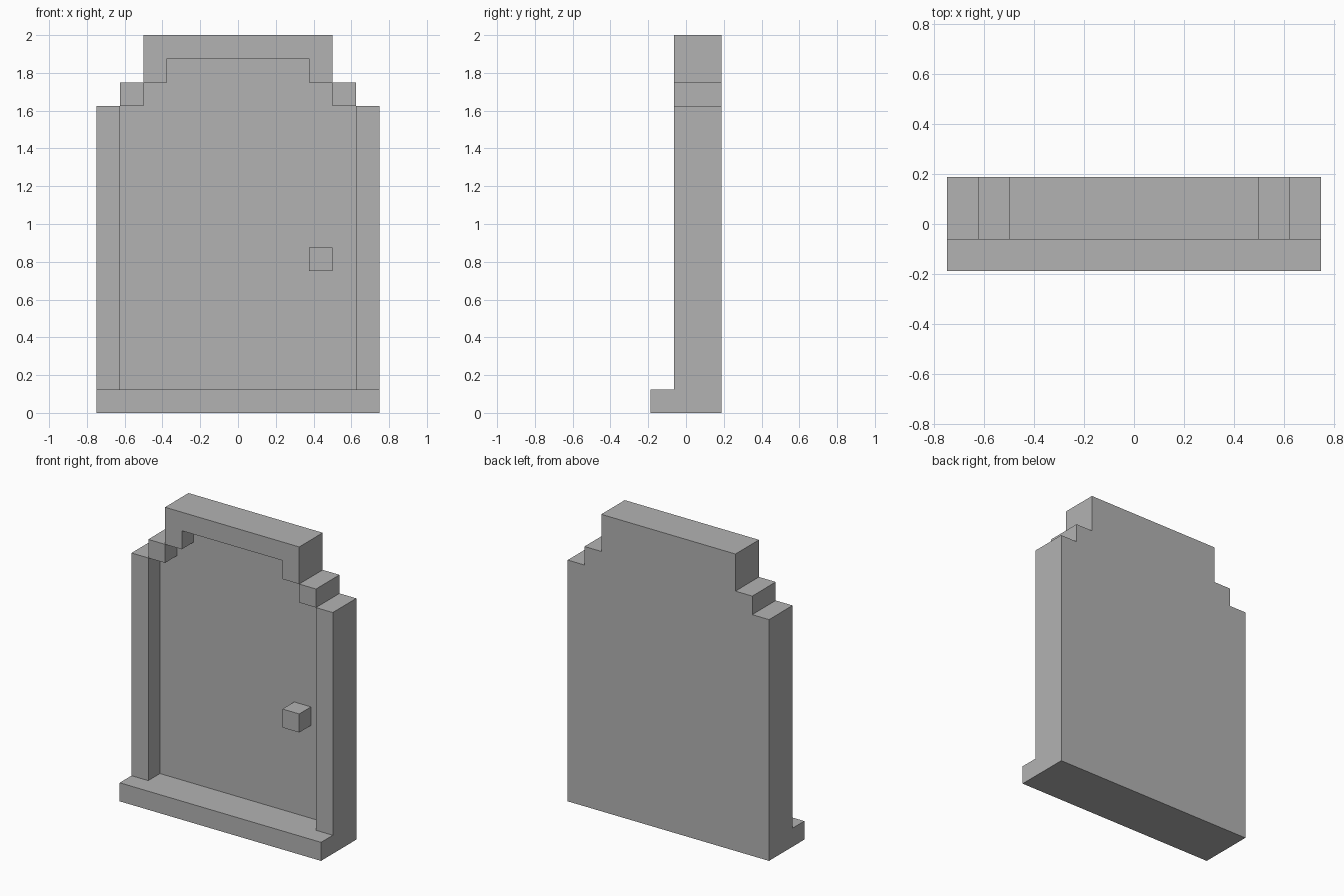
import bpy
import bmesh

cube = bpy.data.objects.get("Cube")
if cube:
    bpy.data.objects.remove(cube, do_unlink=True)

U = 0.125           # block size of the design
BACK = 1.5 * U      # shared rear plane
FRONT = -0.5 * U    # front of the frame
RECESS = 0.5 * U    # front of the door leaf

grey = bpy.data.materials.new("plain grey")
grey.use_nodes = True
colour = (0.45, 0.45, 0.45, 1)
grey.diffuse_color = colour
grey.node_tree.nodes["Principled BSDF"].inputs["Base Color"].default_value = colour


def extrude_profile(name, points, y0, y1):
    """Extrude an x/z outline, given in blocks, from y0 to y1."""
    bm = bmesh.new()
    face = bm.faces.new([bm.verts.new((x * U, y0, z * U)) for x, z in points])
    new = bmesh.ops.extrude_face_region(bm, geom=[face])["geom"]
    verts = [v for v in new if isinstance(v, bmesh.types.BMVert)]
    bmesh.ops.translate(bm, verts=verts, vec=(0, y1 - y0, 0))
    bmesh.ops.recalc_face_normals(bm, faces=bm.faces)
    mesh = bpy.data.meshes.new(name)
    bm.to_mesh(mesh)
    bm.free()
    mesh.materials.append(grey)
    obj = bpy.data.objects.new(name, mesh)
    bpy.context.collection.objects.link(obj)
    return obj


def block(name, x0, x1, z0, z1, y0=FRONT, y1=BACK):
    return extrude_profile(name, [(x0, z0), (x1, z0), (x1, z1), (x0, z1)], y0, y1)


def mirrored(half):
    """Complete a right-to-top half outline with its mirror image."""
    return half + [(-x, z) for x, z in reversed(half)]


# Doorstep, projecting forward of the frame
block("doorstep", -6, 6, 0, 1, y0=-BACK)

# Side posts and the stepped corner blocks above them
for side, s in (("left", 1), ("right", -1)):
    block(side + "_post", *sorted((5 * s, 6 * s)), 1, 13)
    block(side + "_corner_block", *sorted((4 * s, 5 * s)), 13, 14)

# Lintel with short legs at its ends
extrude_profile("lintel", mirrored([(3, 15), (3, 14), (4, 14), (4, 16)])[:4]
                + [(-4, 16), (-4, 14), (-3, 14), (-3, 15)], FRONT, BACK)

# Recessed door leaf filling the stepped opening
extrude_profile("door_leaf", mirrored(
    [(5, 1), (5, 13), (4, 13), (4, 14), (3, 14), (3, 15)]), RECESS, BACK)

# Square door knob
block("door_knob", 3, 4, 6, 7, y1=RECESS)
